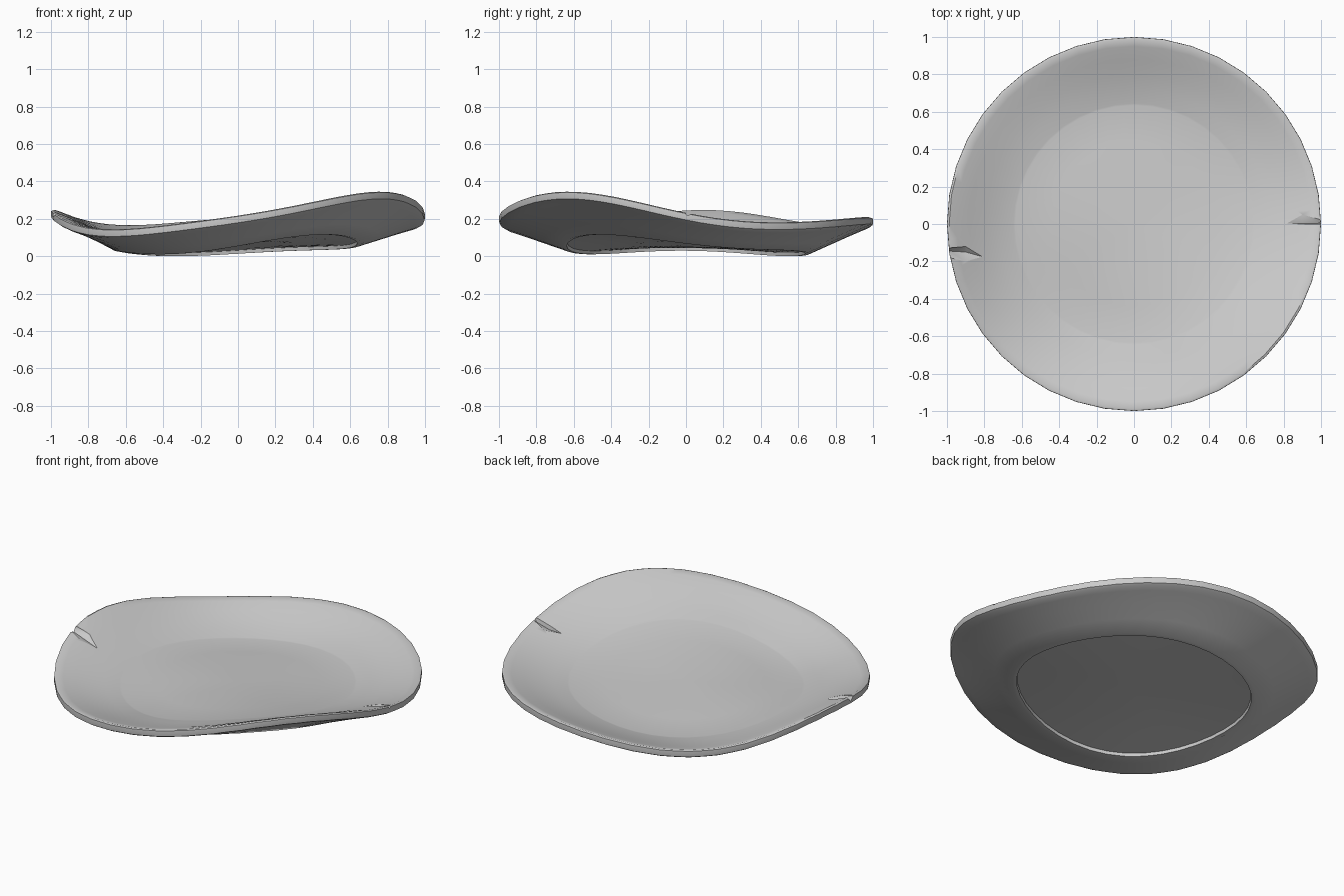
import bpy, bmesh, math
from mathutils import Vector

if "Cube" in bpy.data.objects:
    bpy.data.objects.remove(bpy.data.objects["Cube"])

SEG = 80
# warped heights read around the plate, counter-clockwise from +x
RIM = [.232, .19, .186, .212, .206, .177, .175, .225, .245, .195, .143, .17, .22, .285, .347, .318]
FOOT = [.068, .038, .014, .008, .03, .015, .055, .12]


def harmonics(table, order):
    """Fourier terms of a table of evenly spaced heights."""
    n = len(table)
    out = [(0, sum(table) / n, 0)]
    for h in range(1, order + 1):
        c = sum(v * math.cos(h * math.tau * i / n) for i, v in enumerate(table)) * 2 / n
        s = sum(v * math.sin(h * math.tau * i / n) for i, v in enumerate(table)) * 2 / n
        out.append((h, c, s))
    return out


RIM_H, FOOT_H = harmonics(RIM, 5), harmonics(FOOT, 3)


def wave(terms, a, s=1):
    """Height at an angle; ripples fade towards the centre (s < 1)."""
    return sum((c * math.cos(h * a) + d * math.sin(h * a)) * s ** h for h, c, d in terms)


def height(r, t, dz, a):
    s = min(r / .64, 1) if t <= 0 else 1
    return wave(FOOT_H, a, s) * (1 - t) + wave(RIM_H, a) * t + dz


# closed section: radius, blend from foot to rim, offset
PROFILE = [
    (.22, 0, .018), (.44, 0, .018), (.635, 0, .018), (.638, 0, 0), (.66, 0, 0),
    (.76, .31, -.014), (.87, .65, -.029), (.95, .89, -.04), (.985, 1, -.046),
    (.998, 1, -.038), (1, 1, -.02), (.999, 1, -.004), (.988, 1, 0),
    (.95, .92, .003), (.88, .71, .018), (.8, .43, .04), (.72, .19, .062),
    (.645, 0, .078), (.635, 0, .076), (.44, 0, .076), (.22, 0, .076)]


def new_object(name, bm):
    me = bpy.data.meshes.new(name)
    bmesh.ops.recalc_face_normals(bm, faces=bm.faces)
    bm.to_mesh(me)
    bm.free()
    ob = bpy.data.objects.new(name, me)
    bpy.context.collection.objects.link(ob)
    return ob


# plate body
bm = bmesh.new()
rings = []
for r, t, dz in PROFILE:
    ring = []
    for k in range(SEG):
        a = math.tau * k / SEG
        # 40-sided outline
        rr = r if k % 2 == 0 else r * math.cos(math.pi / 40)
        ring.append(bm.verts.new((rr * math.cos(a), rr * math.sin(a), height(r, t, dz, a))))
    rings.append(ring)
for lo, hi in zip(rings, rings[1:]):
    for k in range(SEG):
        j = (k + 1) % SEG
        bm.faces.new((lo[k], lo[j], hi[j], hi[k]))
for ring, dz in ((rings[0], .018), (rings[-1], .076)):
    c = bm.verts.new((0, 0, height(0, 0, dz, 0)))
    for k in range(SEG):
        bm.faces.new((ring[k], ring[(k + 1) % SEG], c))
low = min(v.co.z for v in bm.verts)
for v in bm.verts:
    v.co.z -= low
plate = new_object("plate", bm)


def top_z(x, y):
    """Upper surface height beside the rim."""
    hit, loc, _, _ = plate.ray_cast(Vector((x, y, 2)), Vector((0, 0, -1)))
    return loc.z if hit else wave(RIM_H, math.atan2(y, x)) - low


def chip(name, tip, mid_a, mid_b, end_a, end_b, valley, depth):
    """V-shaped cutter: two edges on the surface and a valley beneath."""
    cut = bmesh.new()
    pts = [Vector((*tip, top_z(*tip)))]
    for x, y in (mid_a, mid_b, end_a, end_b):
        z = top_z(x, y)
        pts += [Vector((x, y, z)), Vector((x, y, z + .08))]
    for x, y in valley:
        pts.append(Vector((x, y, top_z(x, y) - depth)))
    for p in pts:
        cut.verts.new(p)
    res = bmesh.ops.convex_hull(cut, input=cut.verts)
    spare = [g for g in res["geom_interior"] if isinstance(g, bmesh.types.BMVert)]
    bmesh.ops.delete(cut, geom=spare, context='VERTS')
    return new_object(name, cut)


bpy.context.view_layer.update()
# two chips in the rim
cutters = [
    chip("chip_left", (-.81, -.175), (-.9, -.12), (-.9, -.2), (-1.01, -.13), (-1.01, -.175),
         [(-.9, -.15), (-.985, -.145)], .024),
    chip("chip_right", (.82, .004), (.9, .05), (.9, 0), (1.01, .02), (1.01, 0),
         [(.9, .004), (.985, .004)], .022)]
for c in cutters:
    m = plate.modifiers.new(c.name, 'BOOLEAN')
    m.operation, m.object, m.solver = 'DIFFERENCE', c, 'EXACT'
bpy.context.view_layer.objects.active = plate
plate.select_set(True)
for c in cutters:
    bpy.ops.object.modifier_apply(modifier=c.name)
for c in cutters:
    bpy.data.objects.remove(c)
bpy.ops.object.shade_smooth_by_angle(angle=math.radians(40))
